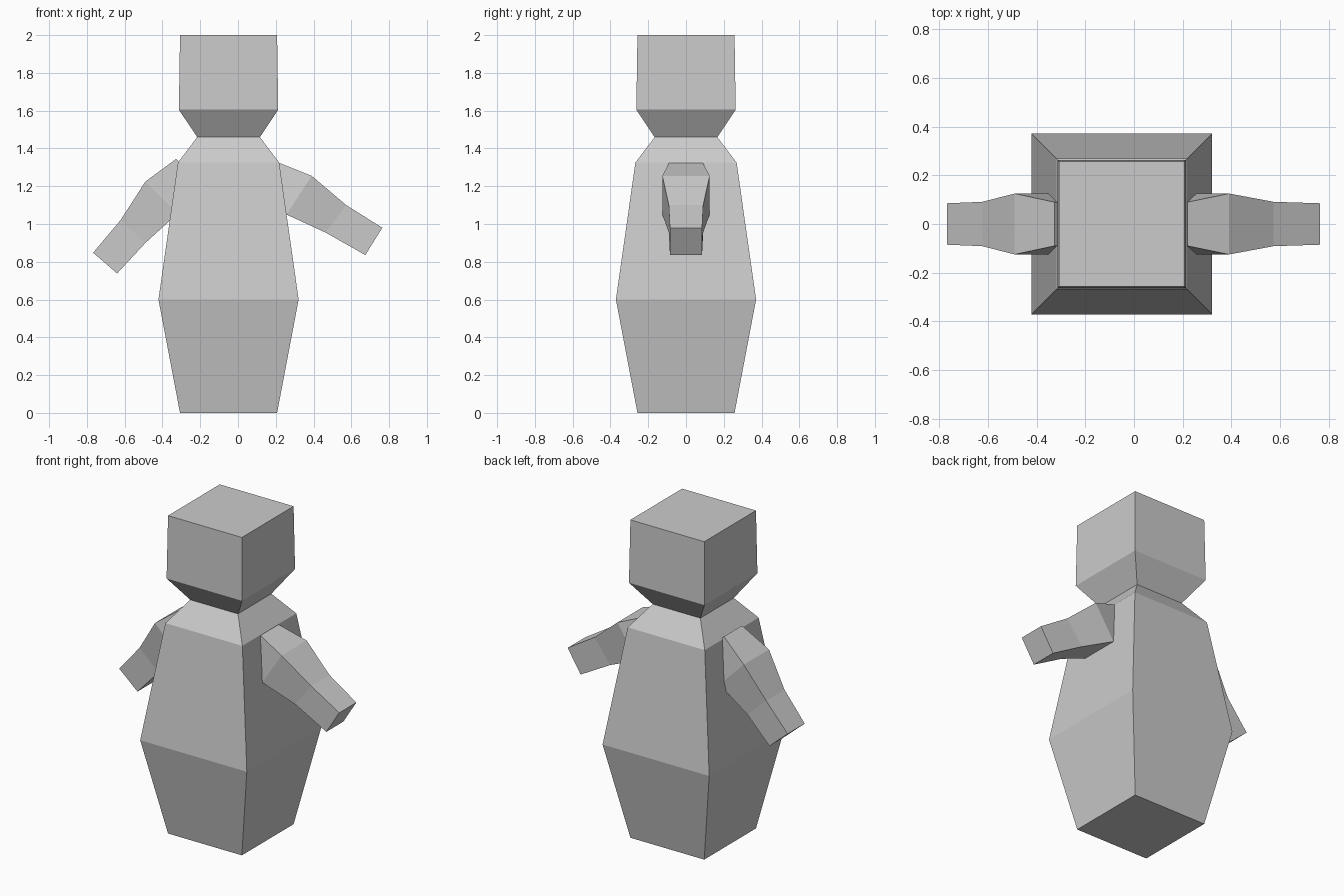
import bpy, bmesh

if "Cube" in bpy.data.objects:
    bpy.data.objects.remove(bpy.data.objects["Cube"])


def loft(name, rings):
    """Skin four-cornered rings into a closed flat-faced mesh."""
    bm = bmesh.new()
    loops = [[bm.verts.new(p) for p in ring] for ring in rings]
    for a, b in zip(loops, loops[1:]):
        for i in range(4):
            j = (i + 1) % 4
            bm.faces.new((a[i], a[j], b[j], b[i]))
    bm.faces.new(loops[0])
    bm.faces.new(loops[-1])
    bmesh.ops.recalc_face_normals(bm, faces=bm.faces)
    mesh = bpy.data.meshes.new(name)
    bm.to_mesh(mesh)
    bm.free()
    obj = bpy.data.objects.new(name, mesh)
    bpy.context.collection.objects.link(obj)
    return obj


def square(half, z, cx=-0.05):
    return [(cx + sx * half, sy * half, z)
            for sx, sy in ((-1, -1), (1, -1), (1, 1), (-1, 1))]


def arm_ring(top, bottom, half):
    return [(top[0], -half, top[1]), (top[0], half, top[1]),
            (bottom[0], half, bottom[1]), (bottom[0], -half, bottom[1])]


# body and head: one square column with a waist, shoulders and neck
profile = [(0.257, 0), (0.371, 0.6), (0.268, 1.325),
           (0.166, 1.46), (0.263, 1.605), (0.257, 2.0)]
loft("body_and_head", [square(h, z) for h, z in profile])

# arms: four sections each (top point, bottom point), starting inside the body
arm_half = [0.09, 0.125, 0.091, 0.085]
arms = {
    "right_arm": [((0.22, 1.323), (0.13, 1.17)), ((0.39, 1.255), (0.257, 1.05)),
                  ((0.573, 1.10), (0.463, 0.955)), ((0.764, 0.98), (0.674, 0.836))],
    "left_arm": [((-0.327, 1.345), (-0.21, 1.21)), ((-0.49, 1.225), (-0.32, 1.055)),
                 ((-0.622, 1.02), (-0.49, 0.90)), ((-0.767, 0.848), (-0.64, 0.738))],
}
for name, sections in arms.items():
    loft(name, [arm_ring(t, b, h) for (t, b), h in zip(sections, arm_half)])
